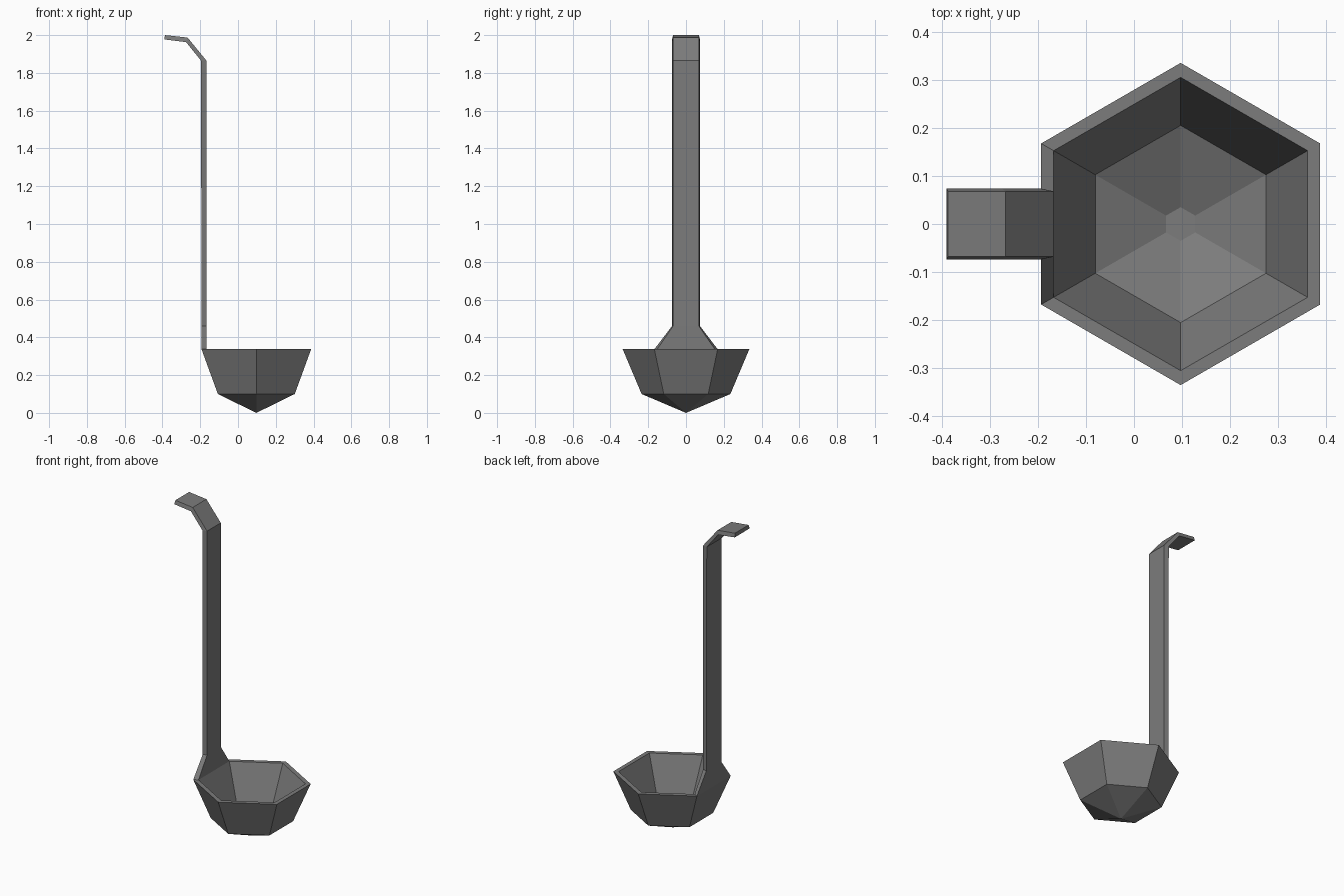
import bpy, bmesh
from math import sin, cos, radians

if "Cube" in bpy.data.objects:
    bpy.data.objects.remove(bpy.data.objects["Cube"])

CX = 0.097  # bowl centre

steel = bpy.data.materials.new("grey_metal")
steel.diffuse_color = (0.2, 0.2, 0.2, 1)
steel.use_nodes = True
steel.node_tree.nodes["Principled BSDF"].inputs["Base Color"].default_value = steel.diffuse_color

bm = bmesh.new()


def ring(r, z):
    """Hexagon with a flat side towards -x (between corners 2 and 3)."""
    return [bm.verts.new((CX + r * cos(radians(a)), r * sin(radians(a)), z))
            for a in range(30, 390, 60)]


def bridge(a, b, skip=()):
    n = len(a)
    for i in range(n):
        if i not in skip:
            j = (i + 1) % n
            bm.faces.new((a[i], a[j], b[j], b[i]))


# Bowl: pointed outer shell, rim, inner shell with a small flat floor
outer_low, outer_top = ring(0.235, 0.10), ring(0.335, 0.337)
inner_top, inner_low, floor = ring(0.305, 0.337), ring(0.205, 0.112), ring(0.035, 0.04)
tip = bm.verts.new((CX, 0, 0))
for i in range(6):
    bm.faces.new((tip, outer_low[(i + 1) % 6], outer_low[i]))
bridge(outer_low, outer_top)
bridge(outer_top, inner_top, skip=(2,))   # the handle grows out of this side
bridge(inner_top, inner_low)
bridge(inner_low, floor)
bm.faces.new(floor)

# Handle: flared root, long shaft, hooked end
# (front x, front z, back x, back z)
path = [(-0.167, 0.46, -0.193, 0.46),
        (-0.167, 1.865, -0.196, 1.865),
        (-0.267, 1.987, -0.275, 1.963),
        (-0.387, 2.0, -0.39, 1.977)]
prev = [outer_top[2], outer_top[3], inner_top[3], inner_top[2]]
for fx, fz, bx, bz in path:
    sec = [bm.verts.new(p) for p in ((bx, 0.074, bz), (bx, -0.074, bz),
                                     (fx, -0.068, fz), (fx, 0.068, fz))]
    bridge(prev, sec)
    prev = sec
bm.faces.new(prev)

bmesh.ops.recalc_face_normals(bm, faces=bm.faces)
mesh = bpy.data.meshes.new("ladle")
bm.to_mesh(mesh)
bm.free()
mesh.materials.append(steel)
ladle = bpy.data.objects.new("ladle", mesh)
bpy.context.collection.objects.link(ladle)
